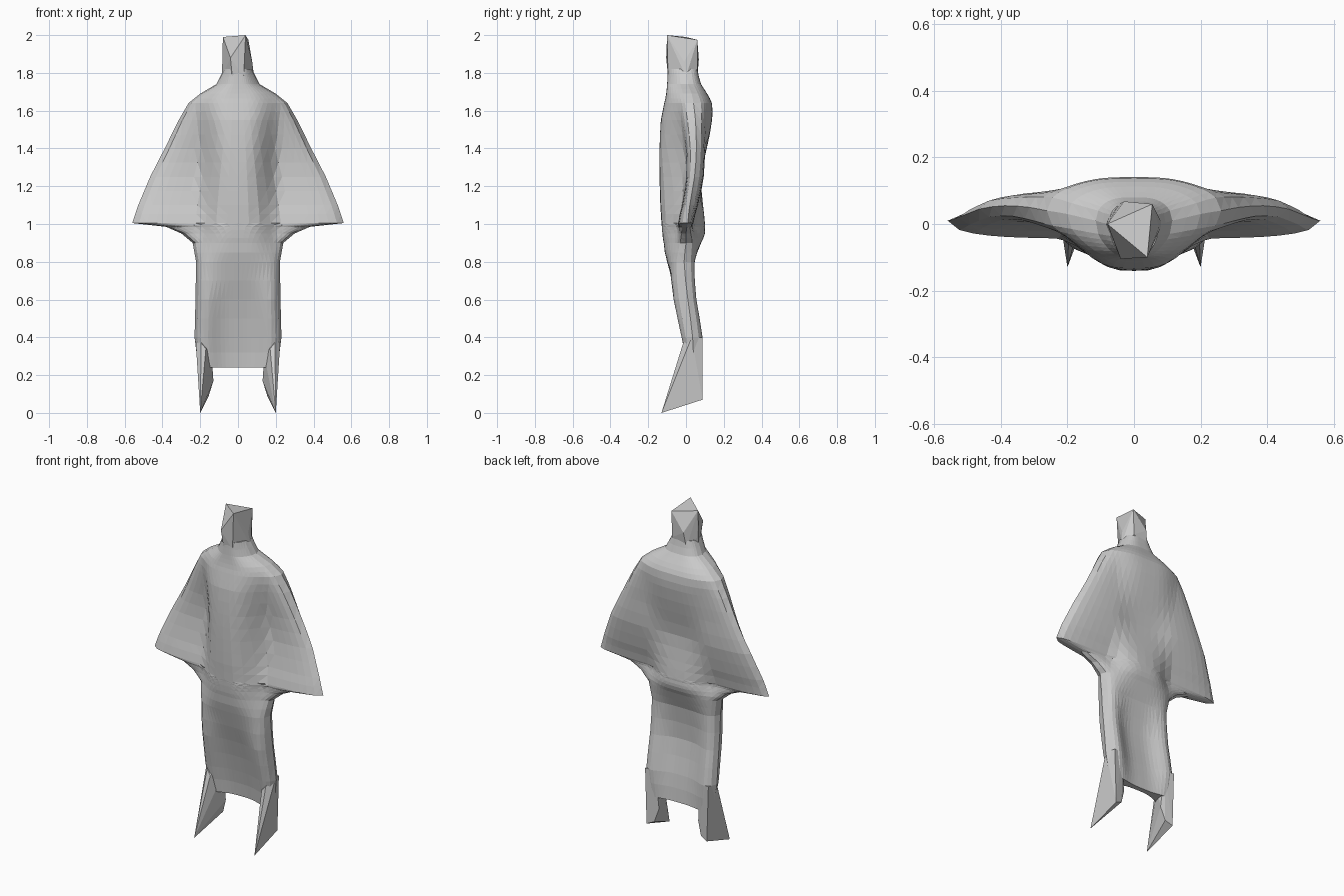
import bpy, bmesh, math

if "Cube" in bpy.data.objects:
    bpy.data.objects.remove(bpy.data.objects["Cube"])

# z, half width, torso half width, front y (centre, side), edge y, back y (centre, side)
ROWS = [
    (0.24, .210, .18, .035, -.005, .04, .065, .09),
    (0.40, .230, .19, .008, -.035, .035, .050, .10),
    (0.60, .225, .19, -.042, -.080, .01, .018, .067),
    (0.80, .222, .21, -.100, -.088, -.01, .040, .06),
    (0.90, .240, .22, -.118, -.060, .00, .080, .065),
    (0.95, .300, .22, -.125, -.045, .00, .10, .05),
    (0.985, .380, .22, -.128, -.043, .005, .10, .038),
    (1.005, .560, .22, -.130, -.043, .01, .10, .04),
    (1.10, .528, .22, -.136, -.022, .02, .09, .065),
    (1.25, .465, .22, -.140, .000, .045, .08, .095),
    (1.40, .388, .22, -.140, -.005, .055, .11, .102),
    (1.55, .314, .23, -.133, -.030, .05, .138, .112),
    (1.64, .262, .23, -.115, -.045, .04, .137, .118),
    (1.69, .200, .19, -.105, -.055, .03, .112, .095),
    (1.74, .115, .11, -.100, -.065, .01, .080, .07),
    (1.82, .075, .08, -.096, -.065, .00, .060, .055),
]
STEPS, COLS = 2, 11


def spline(i, c, t):
    p = [ROWS[max(0, min(len(ROWS) - 1, i + k))][c] for k in (-1, 0, 1, 2)]
    return .5 * (2 * p[1] + (p[2] - p[0]) * t
                 + (2 * p[0] - 5 * p[1] + 4 * p[2] - p[3]) * t * t
                 + (3 * p[1] - p[0] - 3 * p[2] + p[3]) * t ** 3)


def section(i, t):
    j = min(i + 1, len(ROWS) - 1)
    z, w = (ROWS[i][c] * (1 - t) + ROWS[j][c] * t for c in (0, 1))
    b, f0, fs, edge, b0, bs = (spline(i, c, t) for c in range(2, 8))

    def point(u, centre, side, blunt):
        s = min(abs(u) * w / b, 1) ** 1.7      # broad rounded chest and back
        s = s * s * (3 - 2 * s)
        y = centre + (side - centre) * s
        e = math.sqrt(max(0, 1 - abs(u) ** blunt))
        return (u * w, edge + (y - edge) * e, z)
    # columns crowd toward the edges
    us = [math.copysign(1 - (1 - abs(k / COLS)) ** 1.15, k) for k in range(-COLS, COLS + 1)]
    return ([point(u, f0, fs, 5) for u in us]
            + [point(u, b0, bs, 4.5) for u in reversed(us[1:-1])])


def finish(name, bm):
    bmesh.ops.triangulate(bm, faces=bm.faces[:])
    bmesh.ops.recalc_face_normals(bm, faces=bm.faces[:])
    me = bpy.data.meshes.new(name)
    bm.to_mesh(me)
    bm.free()
    ob = bpy.data.objects.new(name, me)
    bpy.context.collection.objects.link(ob)
    return ob


def hull(name, points):
    bm = bmesh.new()
    for p in points:
        bm.verts.new(p)
    bmesh.ops.convex_hull(bm, input=bm.verts[:])
    spare = [v for v in bm.verts if not v.link_faces]
    bmesh.ops.delete(bm, geom=spare, context='VERTS')
    return finish(name, bm)


# draped body with arm webs: loft through all sections
bm = bmesh.new()
rings = [section(i, k / STEPS) for i in range(len(ROWS) - 1) for k in range(STEPS)]
rings.append(section(len(ROWS) - 1, 0))
rings = [[bm.verts.new(p) for p in r] for r in rings]
n = len(rings[0])
for lo, hi in zip(rings, rings[1:]):
    for k in range(n):
        m = (k + 1) % n
        bm.faces.new((lo[k], lo[m], hi[m], hi[k]))
for ring in (rings[0], rings[-1]):
    # cap as front-to-back strips
    for k in range(2 * COLS):
        quad = (ring[k], ring[k + 1], ring[(n - k - 1) % n], ring[(n - k) % n])
        bm.faces.new(list(dict.fromkeys(quad)))
finish("draped_body", bm)

# faceted head stump with slanted top
hull("head", [(-.08, 0, 1.99), (.055, .06, 1.975), (.04, -.1, 2.0),
              (-.08, .01, 1.83), (-.04, -.105, 1.88), (-.03, .068, 1.87),
              (.075, -.01, 1.86), (.05, .06, 1.82), (-.045, .06, 1.78),
              (.085, .0, 1.78), (-.085, .0, 1.78), (.03, -.095, 1.78), (-.03, -.095, 1.78)])

# pointed feet, tops blending into the legs
for name, s in (("left_foot", 1), ("right_foot", -1)):
    hull(name, [(s * x, y, z) for x, y, z in (
        (.2, -.13, .0), (.2, .088, .07), (.13, .07, .17), (.155, .08, .09),
        (.21, .088, .40), (.15, .08, .40), (.225, .03, .40), (.195, -.015, .37),
        (.17, -.02, .34), (.14, .03, .30))])
